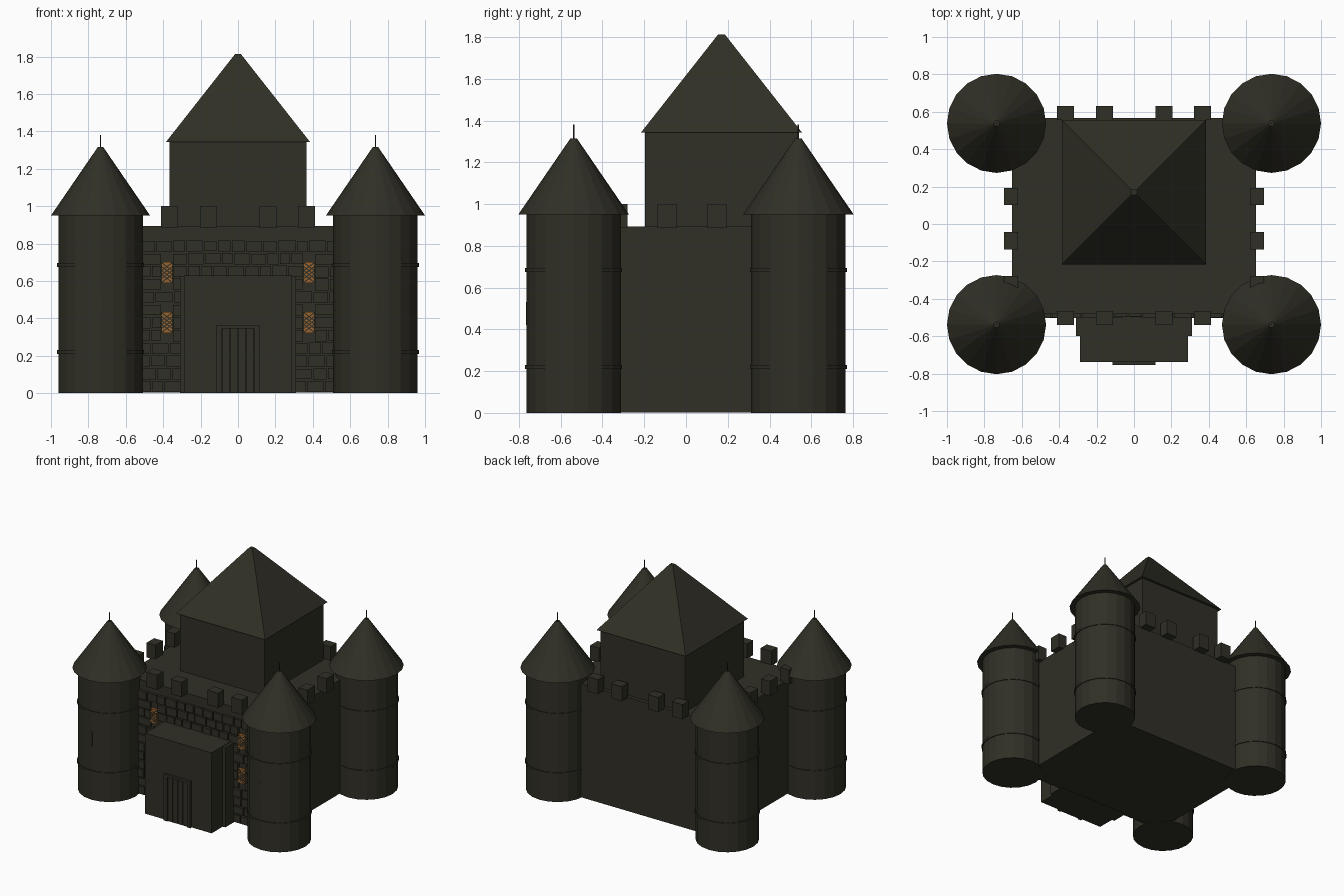
import bpy, bmesh, math, random
from mathutils import Matrix, Vector

if "Cube" in bpy.data.objects:
    bpy.data.objects.remove(bpy.data.objects["Cube"])

random.seed(4)


def material(name, rgb):
    m = bpy.data.materials.new(name)
    m.diffuse_color = (*rgb, 1)
    m.use_nodes = True
    m.node_tree.nodes["Principled BSDF"].inputs["Base Color"].default_value = m.diffuse_color
    return m


STONE = material("dark olive stone", (0.030, 0.029, 0.019))
GLOW = material("amber window", (0.33, 0.13, 0.03))


class Part:
    """Collects primitives in one mesh, then becomes a named object."""

    def __init__(self, name, mat=STONE):
        self.name, self.mat, self.bm = name, mat, bmesh.new()

    def box(self, x0, x1, y0, y1, z0, z1):
        c = Vector(((x0 + x1) / 2, (y0 + y1) / 2, (z0 + z1) / 2))
        m = Matrix.Translation(c) @ Matrix.Diagonal((x1 - x0, y1 - y0, z1 - z0, 1))
        bmesh.ops.create_cube(self.bm, size=1, matrix=m)
        return self

    def cone(self, x, y, z0, z1, r0, r1, sides=20, turn=0):
        m = Matrix.Translation((x, y, (z0 + z1) / 2)) @ Matrix.Rotation(turn, 4, 'Z')
        bmesh.ops.create_cone(self.bm, cap_ends=True, segments=sides, radius1=r0,
                              radius2=r1, depth=z1 - z0, matrix=m)
        return self

    def bar(self, xa, za, xb, zb, y, width, depth):
        # thin straight bar lying in a plane facing the front
        d = math.hypot(xb - xa, zb - za)
        m = (Matrix.Translation(((xa + xb) / 2, y, (za + zb) / 2))
             @ Matrix.Rotation(-math.atan2(zb - za, xb - xa), 4, 'Y')
             @ Matrix.Diagonal((d, depth, width, 1)))
        bmesh.ops.create_cube(self.bm, size=1, matrix=m)
        return self

    def done(self):
        me = bpy.data.meshes.new(self.name)
        self.bm.to_mesh(me)
        self.bm.free()
        me.materials.append(self.mat)
        ob = bpy.data.objects.new(self.name, me)
        bpy.context.collection.objects.link(ob)


# main walls and central keep with pyramid roof
Part("castle_body").box(-0.653, 0.653, -0.48, 0.566, 0.003, 0.893).done()
Part("keep").box(-0.367, 0.367, -0.196, 0.536, 0.88, 1.345).done()
Part("keep_roof").cone(0, 0.17, 1.342, 1.813, 0.386 * math.sqrt(2), 0.022, 4, math.pi / 4).done()

# corner towers: shaft, bands, conical roof and spike
for sx, side in ((-1, "left"), (1, "right")):
    for sy, end in ((-1, "front"), (1, "back")):
        x, y, tag = sx * 0.735, sy * 0.538, f"{end}_{side}"
        Part("tower_" + tag).cone(x, y, 0, 0.955, 0.226, 0.226).done()
        bands = Part("tower_bands_" + tag)
        for z in (0.22, 0.685):
            bands.cone(x, y, z - 0.01, z + 0.01, 0.232, 0.232)
        bands.done()
        Part("tower_roof_" + tag).cone(x, y, 0.95, 1.315, 0.265, 0.015).done()
        Part("tower_spike_" + tag).cone(x, y, 1.30, 1.38, 0.004, 0.004, 6).done()
    # arrow slit on the front of the front towers
    x = sx * 0.735
    Part("arrow_slit_" + side).box(x - 0.008, x + 0.008, -0.767, -0.755, 0.42, 0.53).done()

# battlements along the four walls
merlons = Part("battlements")
for x in (-0.367, -0.157, 0.16, 0.367):
    for y in (-0.503, 0.593):
        merlons.box(x - 0.046, x + 0.046, y - 0.038, y + 0.038, 0.885, 1.0)
for y in (-0.325, -0.09, 0.147):
    for x in (-0.658, 0.658):
        merlons.box(x - 0.038, x + 0.038, y - 0.046, y + 0.046, 0.885, 1.0)
merlons.done()

# gatehouse with stepped jambs behind it
Part("gatehouse").box(-0.288, 0.288, -0.737, -0.47, 0, 0.63).done()
jambs = Part("gatehouse_jambs")
for s in (-1, 1):
    a, b = sorted((s * 0.27, s * 0.31))
    jambs.box(a, b, -0.60, -0.47, 0, 0.625)
jambs.done()

# door frame and planks
frame = Part("door_frame")
frame.box(-0.115, -0.085, -0.755, -0.73, 0, 0.365)
frame.box(0.085, 0.115, -0.755, -0.73, 0, 0.365)
frame.box(-0.085, 0.085, -0.755, -0.73, 0.345, 0.365)
frame.done()
planks = Part("door_planks")
for i in range(4):
    x = -0.085 + i * 0.0425
    planks.box(x + 0.002, x + 0.0405, -0.746, -0.73, 0, 0.345)
planks.done()

# windows: glowing plates with a diagonal lattice
WINDOWS = [(x, z) for x in (-0.38, 0.38) for z in (0.378, 0.645)]
HW, HH = 0.029, 0.057
panes, lattice = Part("window_panes", GLOW), Part("window_lattice")
for x, z in WINDOWS:
    panes.box(x - HW, x + HW, -0.499, -0.475, z - HH, z + HH)
    for i in range(4):
        a = z - HH + 0.004 + i * 0.021
        b = a + 0.043
        lattice.bar(x - HW, a, x + HW, b, -0.499, 0.006, 0.005)
        lattice.bar(x - HW, b, x + HW, a, -0.499, 0.006, 0.005)
panes.done()
lattice.done()

# irregular stone blocks on the front wall, in 12 courses
stones = Part("front_stones")
ROW = 0.82 / 12
for r in range(12):
    z0, z1 = r * ROW, (r + 1) * ROW
    gaps = []
    if z0 < 0.6:
        gaps.append((-0.30, 0.30))
    for x, z in WINDOWS:
        if z0 < z + HH - 0.008 and z1 > z - HH + 0.008:
            gaps.append((x - HW, x + HW))
    # open stretches of the course between the gaps
    edges = sorted(gaps) + [(0.53, 0.53)]
    start = -0.53
    for g0, g1 in edges:
        x = start
        while g0 - x > 0.02:
            w = random.uniform(0.06, 0.10)
            if g0 - x - w < 0.04:
                w = g0 - x
            stones.box(x + 0.004, x + w - 0.004, -0.494 - random.uniform(0, 0.008), -0.475,
                       z0 + random.uniform(0.003, 0.008), z1 - random.uniform(0.002, 0.007))
            x += w
        start = g1
stones.done()
